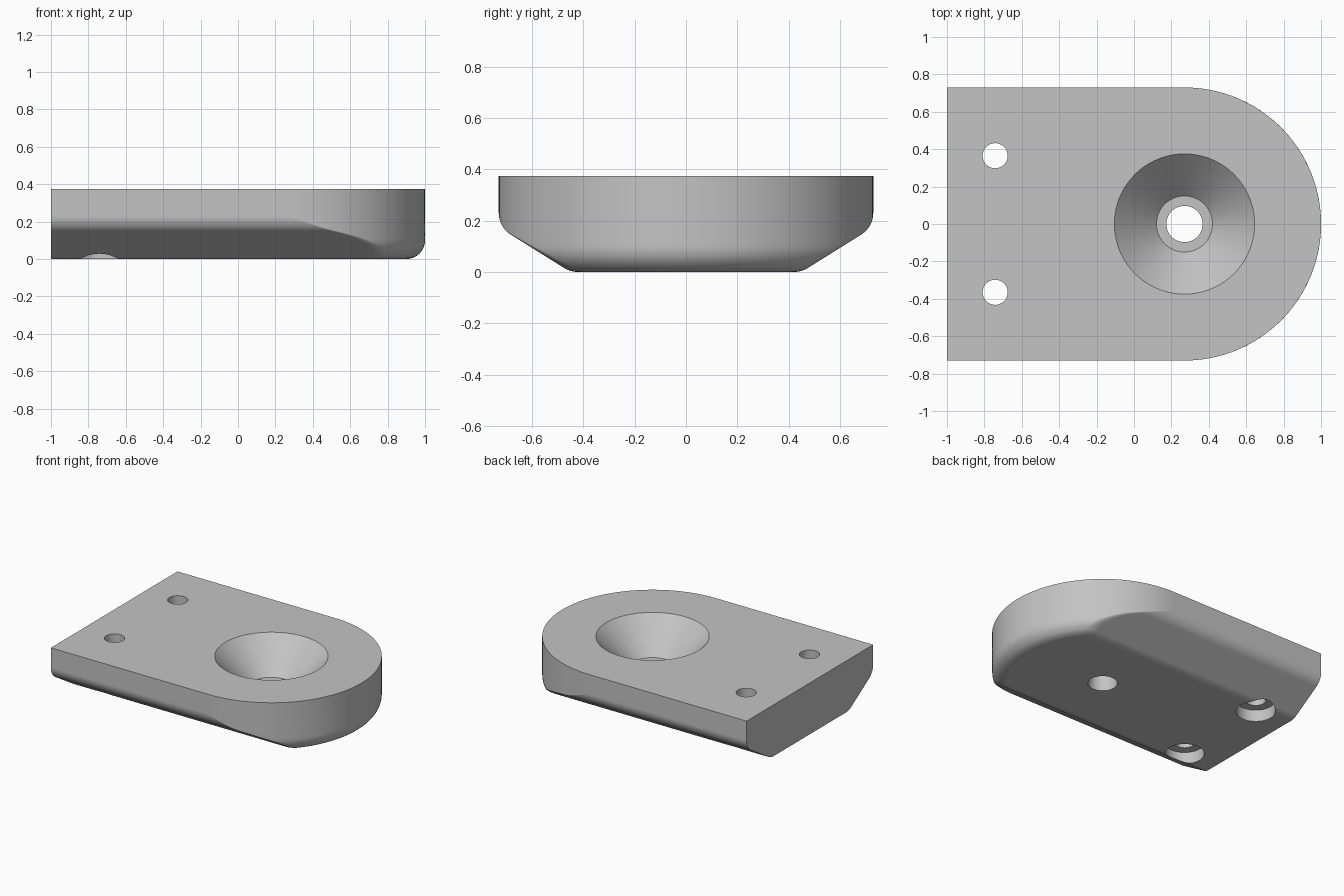
import bpy, bmesh, math

if "Cube" in bpy.data.objects:
    bpy.data.objects.remove(bpy.data.objects["Cube"])

R, CX, TOP, F = 0.73, 0.27, 0.375, 0.10      # nose radius, nose centre, height, fillet radius
SLOPE = math.radians(32)                      # slope of the underside chamfers

mat = bpy.data.materials.new("plain grey")
mat.diffuse_color = (0.55, 0.55, 0.55, 1)
mat.use_nodes = True
mat.node_tree.nodes["Principled BSDF"].inputs["Base Color"].default_value = mat.diffuse_color


def make_object(name, bm):
    bmesh.ops.recalc_face_normals(bm, faces=bm.faces[:])
    me = bpy.data.meshes.new(name)
    bm.to_mesh(me)
    bm.free()
    me.materials.append(mat)
    ob = bpy.data.objects.new(name, me)
    bpy.context.collection.objects.link(ob)
    return ob


# Half width at height z: flat bottom, fillet, chamfer, fillet, vertical side
Z_SIDE = (R - 0.45) * math.tan(SLOPE)
T_LOW = F * math.tan(SLOPE / 2)
T_HIGH = F * math.tan((math.pi / 2 - SLOPE) / 2)
Z1 = T_LOW * math.sin(SLOPE)
Z2 = Z_SIDE - T_HIGH * math.sin(SLOPE)
Z3 = Z_SIDE + T_HIGH


def half_width(z):
    if z < Z1:
        return 0.45 - T_LOW + math.sqrt(F * F - (F - z) ** 2)
    if z < Z2:
        return 0.45 + z / math.tan(SLOPE)
    if z < Z3:
        return R - F + math.sqrt(F * F - (Z3 - z) ** 2)
    return R


def nose_radius(z):
    return R - F + math.sqrt(F * F - (F - z) ** 2) if z < F else R


def slice_points(z):
    """Outline at height z: straight sides, softened corners, round nose."""
    w, r = half_width(z), nose_radius(z)
    cy = min(w, r) - F
    cx = CX + math.sqrt(max(0, (r - F) ** 2 - cy * cy))
    a = math.asin(min(1, cy / (r - F)))
    half = [(-1, w)]
    for i in range(9):
        t = math.pi / 2 + (a - math.pi / 2) * i / 8
        half.append((cx + F * math.cos(t), cy + F * math.sin(t)))
    for i in range(1, 33):
        t = a * (1 - i / 32)
        half.append((CX + r * math.cos(t), r * math.sin(t)))
    return half + [(x, -y) for x, y in reversed(half[:-1])]


# Plate body lofted from horizontal slices
levels = [F * (1 - math.cos(math.radians(9 * i))) for i in range(11)]
levels += [Z1, 0.115, 0.13, Z2]
levels += [Z3 - F * math.cos(SLOPE + (math.pi / 2 - SLOPE) * i / 8) for i in range(1, 9)]
levels = sorted(set(round(z, 5) for z in levels)) + [TOP]
bm = bmesh.new()
rings = [[bm.verts.new((x, y, z)) for x, y in slice_points(z)] for z in levels]
n = len(rings[0])
for lo, hi in zip(rings, rings[1:]):
    for i in range(n):
        j = (i + 1) % n
        bm.faces.new((lo[i], lo[j], hi[j], hi[i]))
bm.faces.new(rings[0])
bm.faces.new(rings[-1])
bmesh.ops.remove_doubles(bm, verts=bm.verts[:], dist=1e-4)
plate = make_object("mounting_plate", bm)


def cut_hole(x, y, profile, seg=72):
    """Subtract a turned profile of (radius, height) points."""
    b = bmesh.new()
    loops = [[b.verts.new((x + r * math.cos(2 * math.pi * i / seg),
                           y + r * math.sin(2 * math.pi * i / seg), z))
              for i in range(seg)] for r, z in profile]
    for lo, hi in zip(loops, loops[1:]):
        for i in range(seg):
            j = (i + 1) % seg
            b.faces.new((lo[i], lo[j], hi[j], hi[i]))
    b.faces.new(loops[0])
    b.faces.new(loops[-1])
    cutter = make_object("hole_cutter", b)
    cutter.hide_render = True
    mod = plate.modifiers.new("hole", 'BOOLEAN')
    mod.operation, mod.solver, mod.object = 'DIFFERENCE', 'EXACT', cutter
    bpy.context.view_layer.objects.active = plate
    bpy.ops.object.modifier_apply(modifier=mod.name)
    bpy.data.objects.remove(cutter)


# Conical recess with through hole, and two counterbored screw holes
cut_hole(CX, 0, [(0.097, -0.1), (0.097, 0.15), (0.15, 0.15), (0.375, TOP), (0.375, 0.5)])
for side in (1, -1):
    cut_hole(-0.742, side * 0.365,
             [(0.13, -0.1), (0.13, 0.085), (0.067, 0.085), (0.067, 0.5)])

# Smooth shading with crisp edges
bpy.ops.object.select_all(action='DESELECT')
plate.select_set(True)
bpy.context.view_layer.objects.active = plate
bpy.ops.object.shade_smooth_by_angle(angle=math.radians(28))
wn = plate.modifiers.new("even_normals", 'WEIGHTED_NORMAL')
wn.keep_sharp = True
